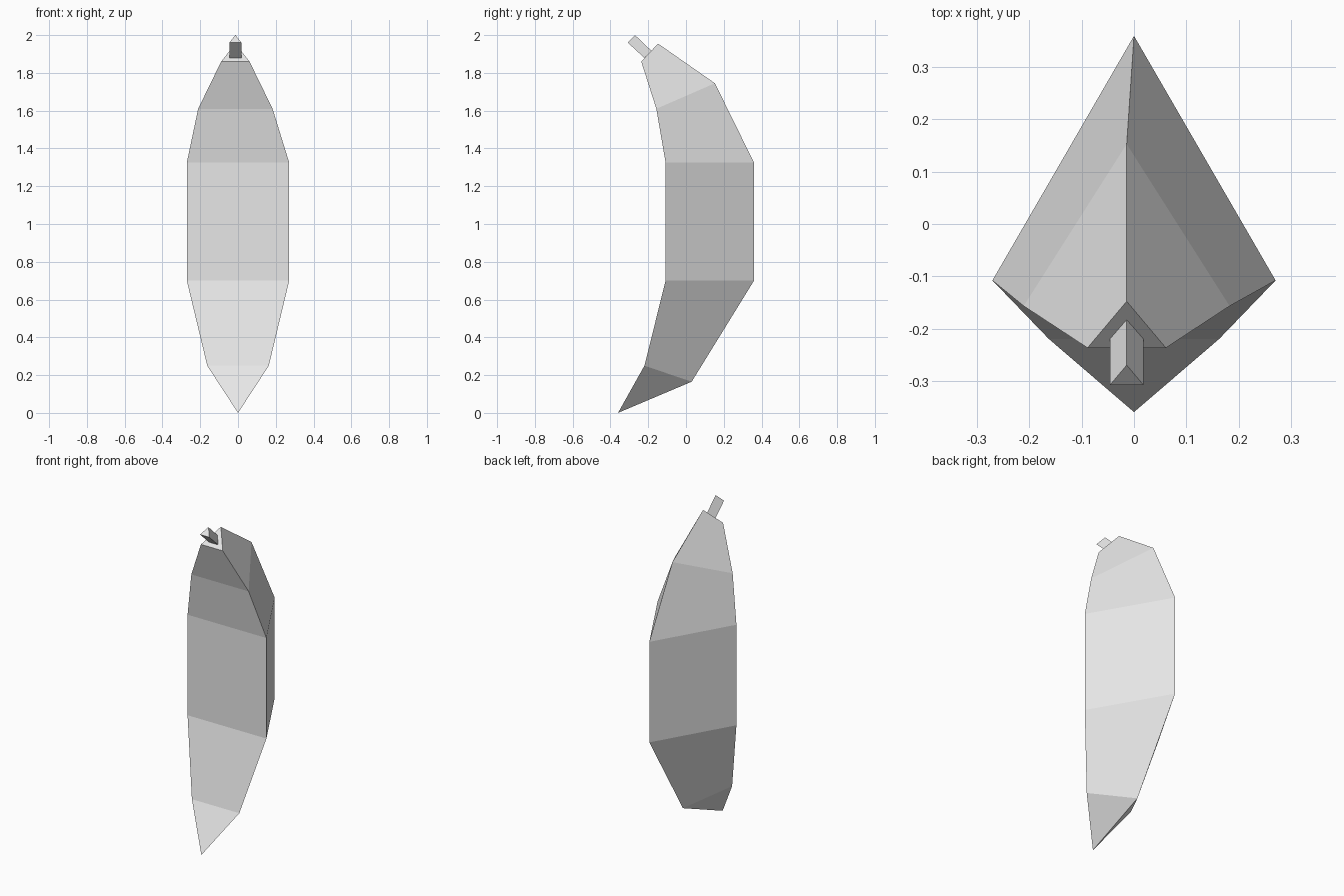
import bpy, bmesh

if "Cube" in bpy.data.objects:
    bpy.data.objects.remove(bpy.data.objects["Cube"])

# Single flat grey
grey = bpy.data.materials.new("pale_grey")
grey.use_nodes = True
colour = (0.8, 0.8, 0.8, 1)
grey.diffuse_color = colour
grey.node_tree.nodes["Principled BSDF"].inputs["Base Color"].default_value = colour


def triangle_loft(name, rings, tip=None, cap_start=False):
    """Loft triangles given as (centre x, half width, front y, front z, back y, back z)."""
    bm = bmesh.new()
    loops = []
    for cx, hw, fy, fz, by, bz in rings:
        points = ((cx - hw, fy, fz), (cx + hw, fy, fz), (cx, by, bz))
        loops.append([bm.verts.new(p) for p in points])
    for low, high in zip(loops, loops[1:]):
        for i in range(3):
            j = (i + 1) % 3
            bm.faces.new((low[i], low[j], high[j], high[i]))
    bm.faces.new(loops[-1])
    if tip:
        point = bm.verts.new(tip)
        for i in range(3):
            bm.faces.new((point, loops[0][(i + 1) % 3], loops[0][i]))
    elif cap_start:
        bm.faces.new(loops[0][::-1])
    bmesh.ops.recalc_face_normals(bm, faces=bm.faces)
    mesh = bpy.data.meshes.new(name)
    bm.to_mesh(mesh)
    bm.free()
    mesh.materials.append(grey)
    obj = bpy.data.objects.new(name, mesh)
    bpy.context.collection.objects.link(obj)
    return obj


# Curved three-sided body, pointed at the bottom and cut flat at the top
triangle_loft("fruit_body", [
    (0, 0.163, -0.22, 0.25, 0.03, 0.165),
    (0, 0.271, -0.108, 0.70, 0.36, 0.70),
    (0, 0.271, -0.108, 1.325, 0.36, 1.325),
    (-0.014, 0.197, -0.157, 1.61, 0.153, 1.745),
    (-0.014, 0.075, -0.237, 1.86, -0.148, 1.955),
], tip=(0, -0.36, 0))

# Short three-sided stem leaning forward from the cut top
triangle_loft("stem", [
    (-0.014, 0.032, -0.22, 1.879, -0.183, 1.917),
    (-0.014, 0.032, -0.308, 1.96, -0.27, 2.0),
], cap_start=True)
